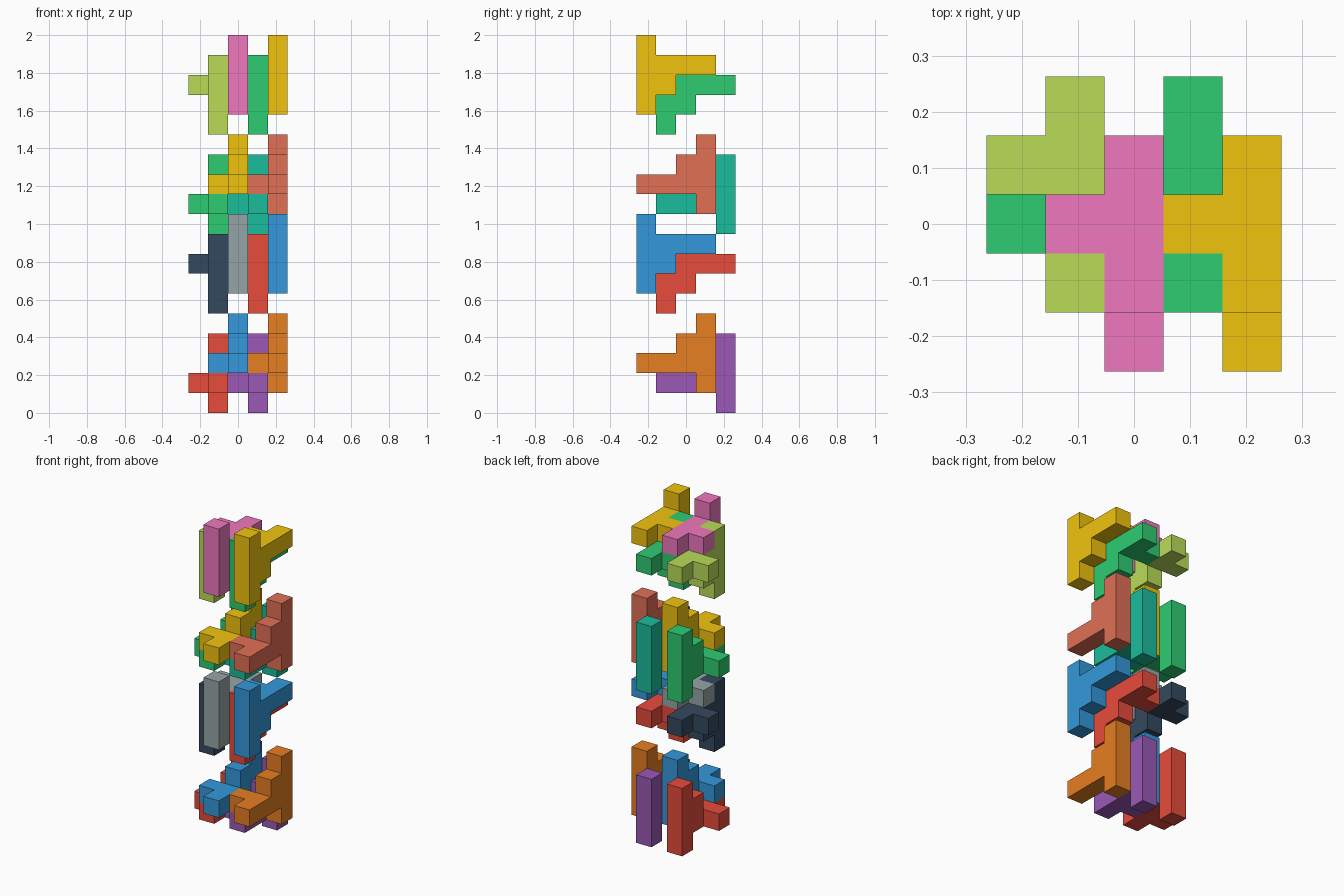
import bpy, bmesh
from mathutils import Vector

if "Cube" in bpy.data.objects:
    bpy.data.objects.remove(bpy.data.objects["Cube"])

U = 2 / 19  # one cube cell; the stack is 19 cells tall and 5 x 5 in plan

# Burr piece cells: post, arm, inner corner block, side knob
PIECE = [(0, 0, z) for z in range(4)] + [(0, y, 2) for y in (1, 2, 3)]
PIECE += [(0, 1, 1), (-1, 2, 2)]
# The same piece turned half a revolution about x
FLIPPED = [(x, 3 - y, 3 - z) for x, y, z in PIECE]


def material(name, hex_code):
    srgb = [int(hex_code[i:i + 2], 16) / 255 for i in (0, 2, 4)]
    lin = [c / 12.92 if c <= 0.04045 else ((c + 0.055) / 1.055) ** 2.4 for c in srgb]
    mat = bpy.data.materials.new(name)
    mat.diffuse_color = (*lin, 1)
    mat.use_nodes = True
    mat.node_tree.nodes["Principled BSDF"].inputs["Base Color"].default_value = mat.diffuse_color
    return mat


def burr_mesh(name, cells):
    """Outer skin of a set of cube cells, merged into flat faces."""
    bm = bmesh.new()
    filled = set(cells)
    for cell in cells:
        centre = Vector(cell) + Vector((0.5, 0.5, 0.5))
        for axis in range(3):
            for s in (-1, 1):
                n = Vector((0, 0, 0))
                n[axis] = s
                if tuple(int(a + b) for a, b in zip(cell, n)) in filled:
                    continue
                a = Vector((0, 0, 0))
                a[(axis + 1) % 3] = 1
                b = n.cross(a)
                corners = [(-1, -1), (1, -1), (1, 1), (-1, 1)]
                bm.faces.new([bm.verts.new((centre + (n + a * i + b * j) / 2) * U)
                              for i, j in corners])
    bmesh.ops.remove_doubles(bm, verts=bm.verts, dist=U * 0.01)
    bmesh.ops.dissolve_limit(bm, angle_limit=0.01, verts=bm.verts, edges=bm.edges)
    bmesh.ops.recalc_face_normals(bm, faces=bm.faces)
    mesh = bpy.data.meshes.new(name)
    bm.to_mesh(mesh)
    bm.free()
    return mesh


COLOURS = {
    "red": "e74c3c", "blue": "3498db", "purple": "9b59b6", "orange": "e67e22",
    "grey": "95a5a6", "navy": "34495e", "teal": "1abc9c", "green": "2ecc71",
    "gold": "f1c40f", "salmon": "e17055", "pink": "f078be", "lime": "badc58",
}
MATS = {name: material(name, code) for name, code in COLOURS.items()}

# Tiers: base cell height, cells, colours from left (x cell 1) to right (x cell 4)
TIERS = [
    ("bottom", 1, FLIPPED, ("red", "blue", "purple", "orange")),
    ("lower", 6, PIECE, ("navy", "grey", "red", "blue")),
    ("upper", 10, FLIPPED, ("green", "gold", "teal", "salmon")),
    ("top", 15, PIECE, ("lime", "pink", "green", "gold")),
]

for tier, z, cells, colours in TIERS:
    for x, colour in enumerate(colours, start=1):
        step = x % 2  # odd columns sit one cell back and one cell down
        name = f"{tier}_{colour}_burr_piece"
        obj = bpy.data.objects.new(name, burr_mesh(name, cells))
        obj.location = ((x - 2.5) * U, (step - 2.5) * U, (z - step) * U)
        obj.data.materials.append(MATS[colour])
        bpy.context.collection.objects.link(obj)
